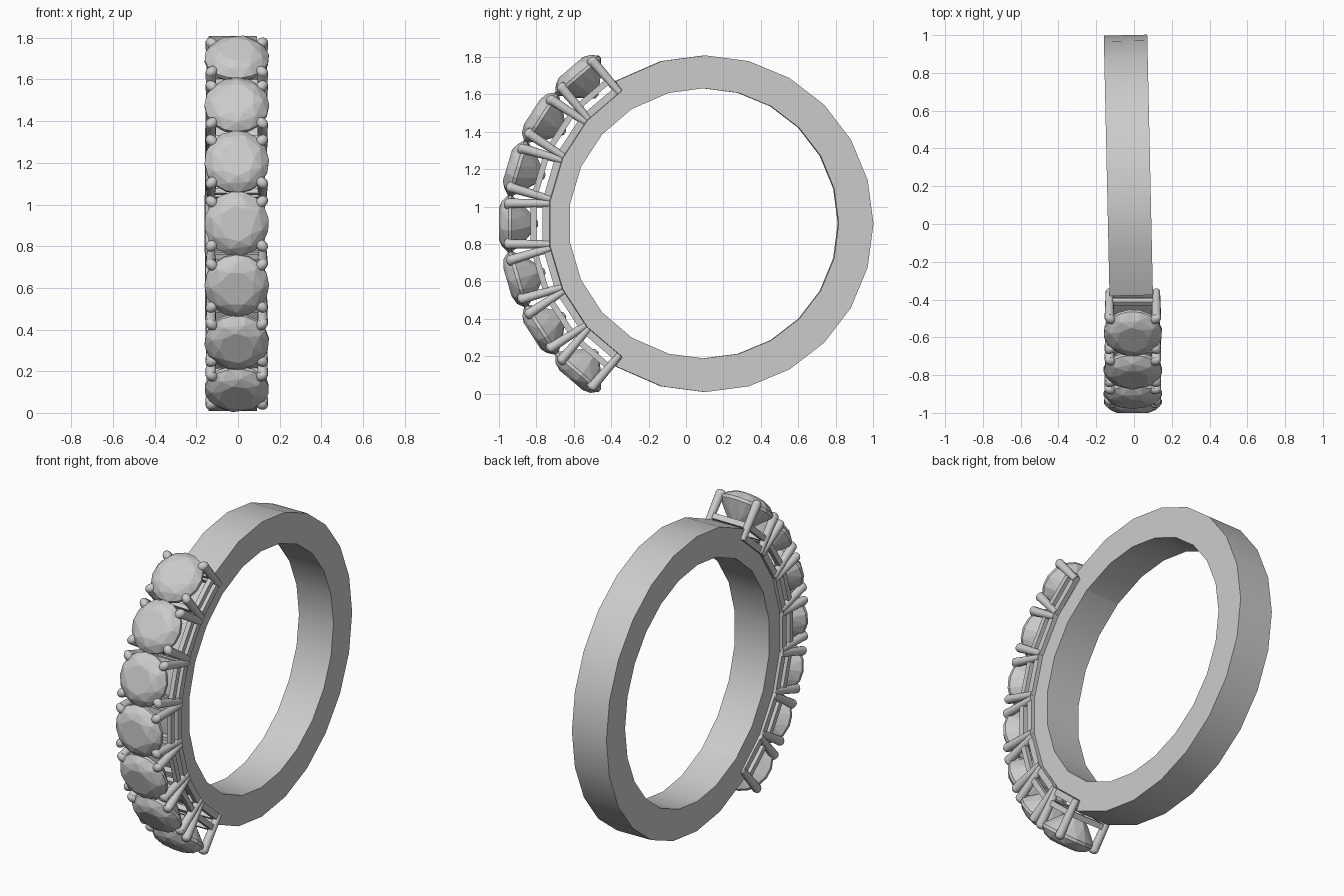
import bpy, bmesh, math, random
from mathutils import Matrix, Vector

cube = bpy.data.objects.get("Cube")
if cube:
    bpy.data.objects.remove(cube, do_unlink=True)
random.seed(4)

CENTRE = Vector((0, 0.1, 0.908))     # ring centre, axis along x
STEP = math.radians(16.5)            # angle between neighbouring stones
STONES = 7

grey = bpy.data.materials.new("polished grey")
grey.use_nodes = True
colour = (0.6, 0.6, 0.6, 1)
grey.diffuse_color = colour
grey.node_tree.nodes["Principled BSDF"].inputs["Base Color"].default_value = colour


def finish(name, bm, smooth=None):
    bmesh.ops.recalc_face_normals(bm, faces=bm.faces)
    mesh = bpy.data.meshes.new(name)
    bm.to_mesh(mesh)
    bm.free()
    mesh.materials.append(grey)
    obj = bpy.data.objects.new(name, mesh)
    bpy.context.collection.objects.link(obj)
    if smooth:
        bpy.ops.object.select_all(action="DESELECT")
        obj.select_set(True)
        bpy.context.view_layer.objects.active = obj
        bpy.ops.object.shade_smooth_by_angle(angle=math.radians(smooth))
    return obj


def radial(a, r, x=0.0):
    """Point at angle a from the front, going up over the top."""
    return CENTRE + Vector((x, -r * math.cos(a), r * math.sin(a)))


def setting_matrix(a):
    """Local x across the band, y along it, z outward."""
    m = Matrix(((1, 0, 0), (0, math.sin(a), -math.cos(a)), (0, math.cos(a), math.sin(a))))
    return Matrix.Translation(CENTRE + Vector((-0.006, 0, 0))) @ m.to_4x4()


def add_box(bm, m, loc, size):
    bmesh.ops.create_cube(bm, size=1, matrix=m @ Matrix.Translation(loc) @ Matrix.Diagonal((*size, 1)))


# Band: full thickness behind, cut down to flats under the stones
half = STONES * STEP / 2
outline = [(-half + i * STEP, 0.838) for i in range(STONES + 1)]
outline += [(half + 0.002, 0.9)]
outline += [(math.radians(d), 0.9) for d in range(75, 300, 15)]
outline += [(2 * math.pi - half - 0.002, 0.9)]
bm = bmesh.new()
loops = []
for a, r in outline:
    inner = radial(a, 0.722) + Vector((0, -0.008, 0.002))
    outer = radial(a, r)
    loops.append([bm.verts.new(p + Vector((x, 0, 0)))
                  for p, x in ((inner, -0.115), (outer, -0.115), (outer, 0.115), (inner, 0.115))])
for i, loop in enumerate(loops):
    after = loops[(i + 1) % len(loops)]
    for k in range(4):
        bm.faces.new((loop[k], loop[(k + 1) % 4], after[(k + 1) % 4], after[k]))
band = finish("band", bm, 30)
band.rotation_euler.z = 0.022
band.location.x = -0.023


# Stone cut: rings of (count, radius, height, half-step turn)
CUT = [(8, 0.085, 1.1, 0), (8, 0.125, 1.084, 0.5), (16, 0.155, 1.05, 0),
       (16, 0.155, 1.032, 0), (8, 0.085, 0.955, 0.5), (8, 0.012, 0.89, 0)]


def add_stone(name, m):
    bm = bmesh.new()
    spin = random.uniform(0, 1)
    for count, r, h, turn in CUT:
        for i in range(count):
            a = spin + (i + turn) * math.tau / count
            bm.verts.new(m @ Vector((r * math.cos(a), r * math.sin(a), h)))
    bmesh.ops.convex_hull(bm, input=bm.verts)
    finish(name, bm)


def add_prongs(name, m):
    bm = bmesh.new()
    for sx in (-1, 1):
        for sy in (-1, 1):
            # Tapered post with a rounded claw leaning over the stone
            post = m @ Matrix.Translation((sx * 0.124, sy * 0.109, 0.94))
            bmesh.ops.create_cone(bm, cap_ends=True, segments=12, radius1=0.02,
                                  radius2=0.026, depth=0.22, matrix=post)
            lean = math.atan2(sy, sx)
            claw = (m @ Matrix.Translation((sx * 0.12, sy * 0.105, 1.05))
                    @ Matrix.Rotation(lean, 4, "Z") @ Matrix.Diagonal((0.033, 0.026, 0.024, 1)))
            bmesh.ops.create_uvsphere(bm, u_segments=12, v_segments=8, radius=1, matrix=claw)
    finish(name, bm, 40)


def add_gallery(name, m):
    bm = bmesh.new()
    # Two rectangular rail frames joining the four prongs
    for height, thick, reach in ((0.848, 0.038, 0.109), (0.915, 0.032, 0.109)):
        for s in (-1, 1):
            add_box(bm, m, (s * 0.122, 0, height), (0.028, 0.23, thick))
            add_box(bm, m, (0, s * reach, height), (0.24, 0.026, thick))
    finish(name, bm)


for i in range(STONES):
    m = setting_matrix((i - (STONES - 1) / 2) * STEP)
    add_stone(f"stone_{i + 1}", m)
    add_prongs(f"prongs_{i + 1}", m)
    add_gallery(f"gallery_{i + 1}", m)
